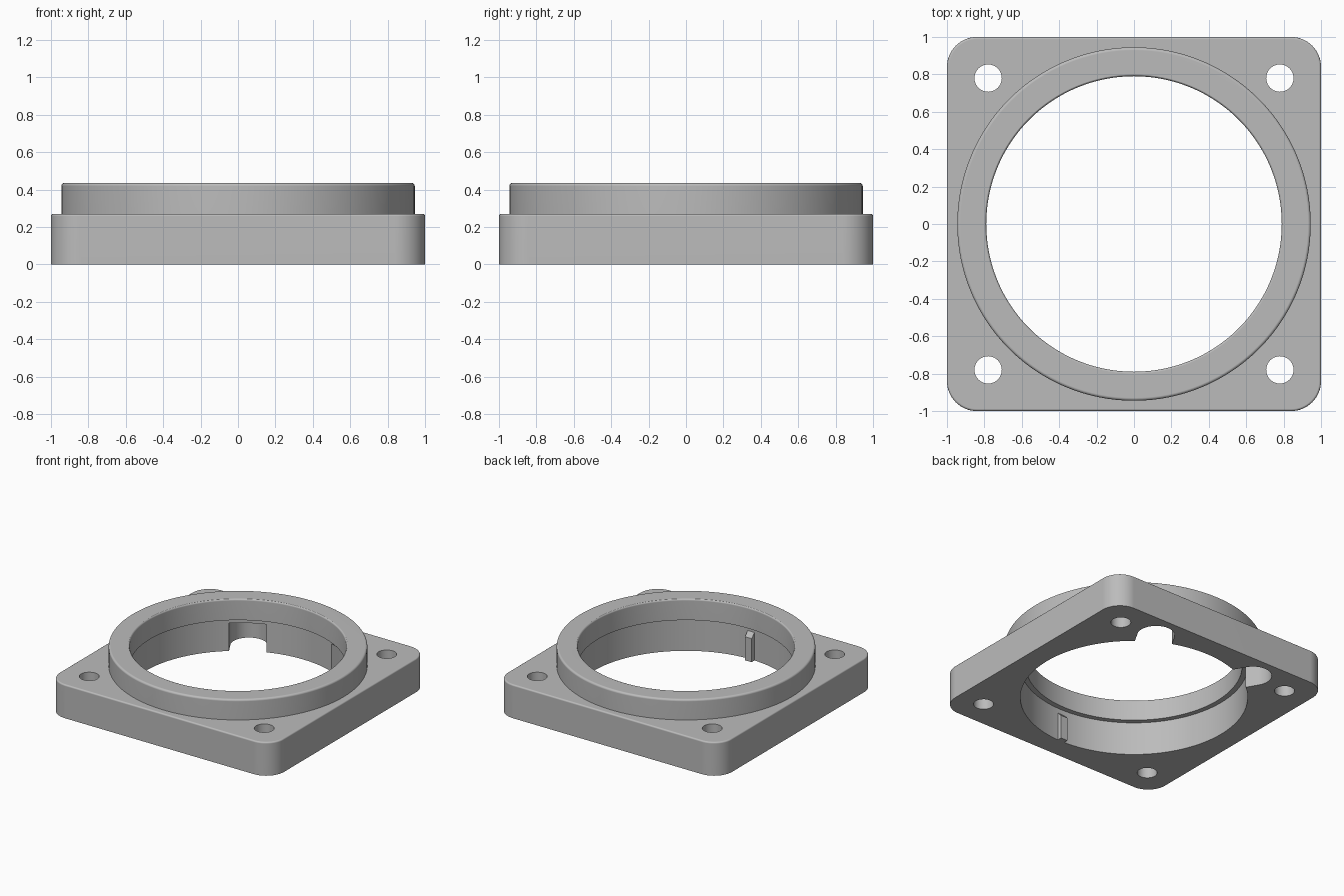
import bpy, bmesh
from math import cos, sin, pi, radians
from mathutils import Matrix, Vector

cube = bpy.data.objects.get("Cube")
if cube:
    bpy.data.objects.remove(cube, do_unlink=True)

grey = bpy.data.materials.new("plain_grey")
grey.use_nodes = True
grey.diffuse_color = (0.5, 0.5, 0.5, 1)
grey.node_tree.nodes["Principled BSDF"].inputs["Base Color"].default_value = (0.5, 0.5, 0.5, 1)

PLATE_TOP, RING_TOP = 0.27, 0.435
BORE, LIP_BORE, RING = 0.83, 0.79, 0.945


def make_object(name, bm):
    bmesh.ops.recalc_face_normals(bm, faces=bm.faces[:])
    mesh = bpy.data.meshes.new(name)
    bm.to_mesh(mesh)
    bm.free()
    mesh.materials.append(grey)
    obj = bpy.data.objects.new(name, mesh)
    bpy.context.collection.objects.link(obj)
    return obj


def arc(cx, cy, r, start, end, steps):
    angles = [radians(start + (end - start) * i / steps) for i in range(steps + 1)]
    return [(cx + r * cos(a), cy + r * sin(a)) for a in angles]


def circle(r, steps=128, cx=0, cy=0):
    return arc(cx, cy, r, 0, 360, steps)[:-1]


def prism(name, outline, z0, z1, fillet=0, matrix=None):
    """Extrude an outline upward, with an optional rounded top edge."""
    bm = bmesh.new()
    base = bm.faces.new([bm.verts.new((x, y, z0)) for x, y in outline])
    top = bmesh.ops.extrude_face_region(bm, geom=[base], use_keep_orig=True)["geom"]
    bmesh.ops.translate(bm, verts=[g for g in top if isinstance(g, bmesh.types.BMVert)],
                        vec=(0, 0, z1 - z0))
    bmesh.ops.recalc_face_normals(bm, faces=bm.faces[:])
    if fillet:
        rim = [e for e in bm.edges if all(abs(v.co.z - z1) < 1e-5 for v in e.verts)]
        bmesh.ops.bevel(bm, geom=rim, offset=fillet, offset_type='OFFSET',
                        segments=4, profile=0.5, affect='EDGES')
    if matrix:
        bmesh.ops.transform(bm, matrix=matrix, verts=bm.verts[:])
    return make_object(name, bm)


def lathe(name, profile, steps=128):
    """Revolve a radius/height profile about the z axis."""
    bm = bmesh.new()
    verts = [bm.verts.new((r, 0, z)) for r, z in profile]
    edges = [bm.edges.new(pair) for pair in zip(verts, verts[1:])]
    bmesh.ops.spin(bm, geom=verts + edges, cent=(0, 0, 0), axis=(0, 0, 1),
                   angle=2 * pi, steps=steps, use_merge=True)
    bmesh.ops.remove_doubles(bm, verts=bm.verts[:], dist=1e-5)
    return make_object(name, bm)


def combine(target, tool, operation):
    tool.hide_render = True
    mod = target.modifiers.new(operation.lower(), 'BOOLEAN')
    mod.operation, mod.solver, mod.object = operation, 'EXACT', tool
    bpy.context.view_layer.objects.active = target
    bpy.ops.object.modifier_apply(modifier=mod.name)
    bpy.data.objects.remove(tool, do_unlink=True)


# Square base plate with rounded corners
corner, inset = 0.16, 0.84
outline = []
for sx, sy, start in ((1, 1, 0), (-1, 1, 90), (-1, -1, 180), (1, -1, 270)):
    outline += arc(sx * inset, sy * inset, corner, start, start + 90, 16)
body = prism("flange_housing", outline, 0, PLATE_TOP, 0.012)

# Raised collar
combine(body, prism("collar", circle(RING), 0.1, RING_TOP, 0.016), 'UNION')

# Stepped bore with a rounded upper lip
bore = [(0, -0.1), (BORE, -0.1), (BORE, 0.266), (LIP_BORE, 0.266),
        (LIP_BORE, 0.422), (0.792, 0.429), (0.797, 0.434),
        (0.81, 0.438), (0.81, 0.5), (0, 0.5)]
combine(body, lathe("bore_cutter", bore), 'DIFFERENCE')

# Four screw holes
for sx in (-1, 1):
    for sy in (-1, 1):
        hole = circle(0.073, 40, sx * 0.78, sy * 0.78)
        combine(body, prism("hole_cutter", hole, -0.1, 0.6), 'DIFFERENCE')

# Two round-ended pockets open to the bore and the underside
half = 0.137
pocket = [(0.65, -half)] + arc(0.925, 0, half, -90, 90, 24) + [(0.65, half)]
for angle in (60, 120):
    turn = Matrix.Rotation(radians(angle), 4, 'Z')
    combine(body, prism("pocket_cutter", pocket, -0.1, 0.225, 0, turn), 'DIFFERENCE')

# Small key rib on the front wall of the bore, with a sloping top
side = [(-0.834, 0), (-0.793, 0), (-0.793, 0.19), (-0.834, 0.23)]
bm = bmesh.new()
left = bm.faces.new([bm.verts.new((-0.03, y, z)) for y, z in side])
new = bmesh.ops.extrude_face_region(bm, geom=[left], use_keep_orig=True)["geom"]
bmesh.ops.translate(bm, verts=[g for g in new if isinstance(g, bmesh.types.BMVert)],
                    vec=Vector((0.06, 0, 0)))
make_object("key_rib", bm)

# Smooth the round walls and keep the flat faces crisp
bpy.ops.object.select_all(action='DESELECT')
body.select_set(True)
bpy.context.view_layer.objects.active = body
bpy.ops.object.shade_smooth_by_angle(angle=radians(30))
weighted = body.modifiers.new("face_weighted_normals", 'WEIGHTED_NORMAL')
weighted.keep_sharp = True
